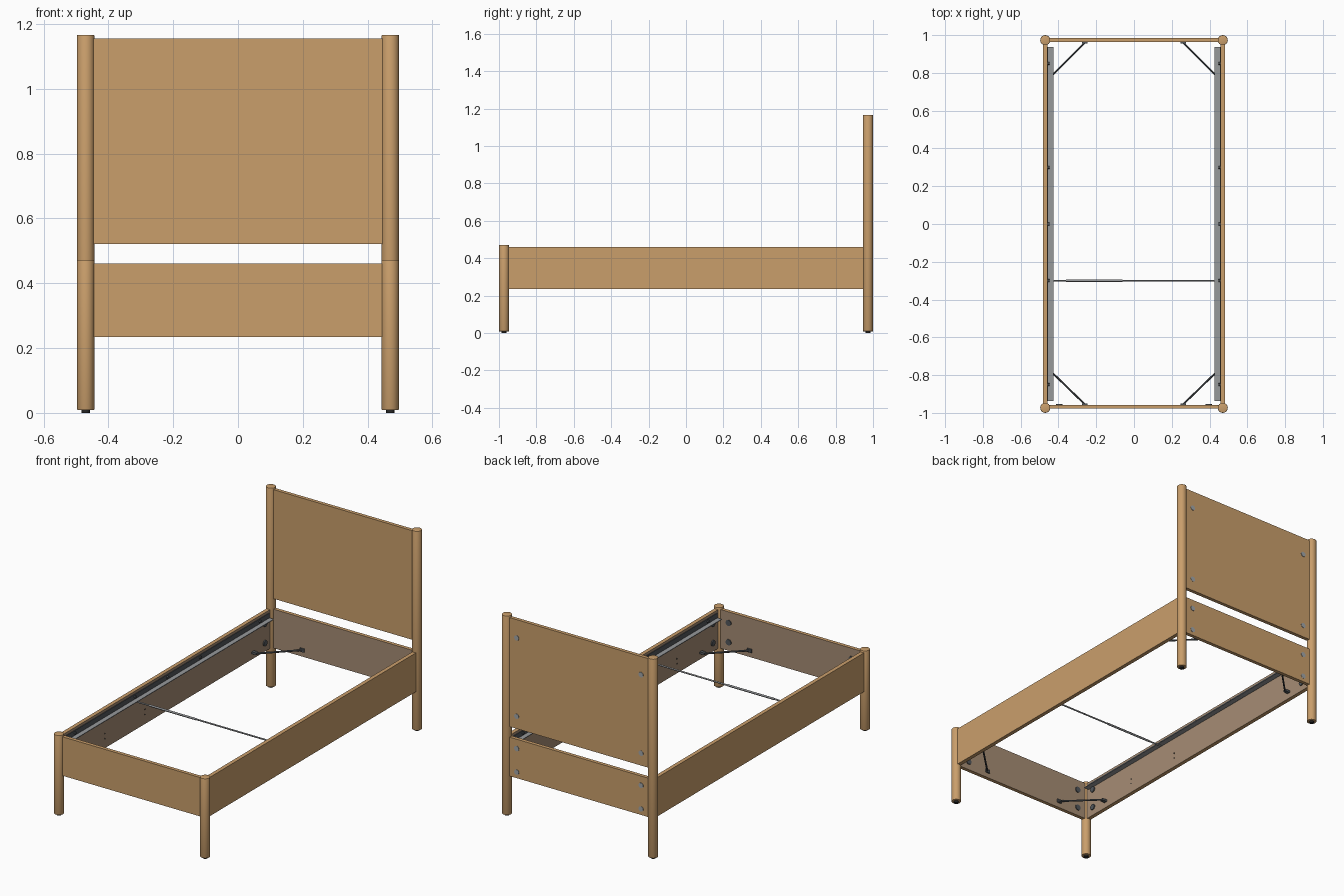
import bpy, bmesh
from mathutils import Vector

old = bpy.data.objects.get("Cube")
if old:
    bpy.data.objects.remove(old, do_unlink=True)


def material(name, rgb):
    m = bpy.data.materials.new(name)
    m.use_nodes = True
    m.diffuse_color = (*rgb, 1)
    m.node_tree.nodes["Principled BSDF"].inputs["Base Color"].default_value = (*rgb, 1)
    return m


WOOD = material("oak", (0.59, 0.345, 0.148))
INNER = material("raw inner board", (0.38, 0.265, 0.175))
STEEL = material("steel", (0.31, 0.32, 0.33))
DARK = material("dark metal", (0.085, 0.095, 0.105))
ZINC = material("pale zinc", (0.36, 0.38, 0.39))
BLACK = material("black plastic", (0.02, 0.02, 0.02))


def finish(name, bm, mats, smooth=False):
    me = bpy.data.meshes.new(name)
    bm.to_mesh(me)
    bm.free()
    ob = bpy.data.objects.new(name, me)
    bpy.context.collection.objects.link(ob)
    for m in mats:
        me.materials.append(m)
    if smooth:
        bpy.ops.object.select_all(action='DESELECT')
        ob.select_set(True)
        bpy.context.view_layer.objects.active = ob
        bpy.ops.object.shade_smooth_by_angle()
    return ob


def box(name, lo, hi, mat, inner_dir=None):
    """Box between two corners; the face along inner_dir gets the raw board colour."""
    lo, hi = Vector(lo), Vector(hi)
    bm = bmesh.new()
    bmesh.ops.create_cube(bm, size=1)
    for v in bm.verts:
        v.co = (lo + hi) / 2 + v.co * (hi - lo)
    if inner_dir:
        bm.normal_update()
        for f in bm.faces:
            f.material_index = int(f.normal.dot(Vector(inner_dir)) > 0.9)
    return finish(name, bm, [mat, INNER])


def rod(name, a, b, radius, mat, sides=16, bevel=0):
    """Cylinder from point a to point b."""
    a, b = Vector(a), Vector(b)
    axis = b - a
    bm = bmesh.new()
    bmesh.ops.create_cone(bm, cap_ends=True, segments=sides, radius1=radius,
                          radius2=radius, depth=axis.length)
    if bevel:
        rims = [e for e in bm.edges if abs(e.verts[0].co.z - e.verts[1].co.z) < 1e-4]
        bmesh.ops.bevel(bm, geom=rims, offset=bevel, segments=2, affect='EDGES', profile=0.5)
    turn = Vector((0, 0, 1)).rotation_difference(axis)
    for v in bm.verts:
        v.co = (a + b) / 2 + turn @ v.co
    return finish(name, bm, [mat], True)


PX, PY = 0.47, 0.973           # post centres
RAIL_LOW, RAIL_TOP = 0.235, 0.461
IN_X = 0.458                   # inner face of the side rails
FRONT_IN, BACK_IN, BACK_OUT = -0.957, 0.963, 0.984

# Crosswise boards
box("footboard", (-PX, -0.978, RAIL_LOW), (PX, FRONT_IN, RAIL_TOP), WOOD, (0, 1, 0))
box("rear_rail", (-PX, BACK_IN, RAIL_LOW), (PX, BACK_OUT, RAIL_TOP), WOOD, (0, -1, 0))
box("headboard", (-PX, BACK_IN, 0.522), (PX, BACK_OUT, 1.156), WOOD)

for s, side in ((1, "left"), (-1, "right")):
    # Posts with floor glides
    for y, top, end in ((-PY, 0.472, "front"), (PY, 1.167, "rear")):
        rod(f"{end}_{side}_post", (s * PX, y, 0.009), (s * PX, y, top), 0.0265, WOOD, 40, 0.002)
        rod(f"{end}_{side}_glide", (s * PX, y, 0), (s * PX, y, 0.012), 0.013, BLACK)

    # Side rail
    x0, x1 = sorted((s * IN_X, s * 0.481))
    box(f"{side}_side_rail", (x0, -0.96, RAIL_LOW), (x1, 0.96, RAIL_TOP), WOOD, (-s, 0, 0))

    # Steel angle carrying the slats
    x0, x1 = sorted((s * IN_X, s * 0.427))
    box(f"{side}_slat_ledge", (x0, -0.938, 0.414), (x1, 0.938, 0.418), STEEL)
    x0, x1 = sorted((s * IN_X, s * 0.454))
    box(f"{side}_angle_flange", (x0, -0.938, 0.414), (x1, 0.938, 0.446), DARK)
    for y in (-0.85, -0.3, 0, 0.3, 0.85):
        rod(f"{side}_angle_bolt", (s * IN_X, y, 0.432), (s * 0.447, y, 0.432), 0.008, DARK, 12)

    # Rail screws
    for y in (-0.57, -0.2):
        for z in (0.29, 0.32):
            rod(f"{side}_rail_screw", (s * IN_X, y, z), (s * 0.456, y, z), 0.004, BLACK, 8)

    # Connector caps on the inner faces near the corners
    for z in (0.285, 0.398):
        for y in (-0.9, 0.9):
            rod(f"{side}_rail_cap", (s * IN_X, y, z), (s * 0.452, y, z), 0.017, DARK, 20)
        rod(f"{side}_footboard_cap", (s * 0.395, FRONT_IN, z), (s * 0.395, FRONT_IN + 0.005, z),
            0.017, DARK, 20)

    # Pale caps on the back of the rear boards
    for z in (0.27, 0.407, 0.594, 1.05):
        rod(f"{side}_back_cap", (s * 0.4, BACK_OUT, z), (s * 0.4, BACK_OUT + 0.002, z), 0.015, ZINC, 20)

    # Diagonal corner braces with end tabs
    for t, end, wall in ((-1, "front", FRONT_IN), (1, "rear", BACK_IN)):
        a = Vector((s * 0.432, t * 0.788, 0.274))
        b = Vector((s * 0.262, wall - t * 0.004, 0.274))
        rod(f"{end}_{side}_brace", a, b, 0.005, DARK, 10)
        x0, x1 = sorted((s * IN_X, s * 0.428))
        box(f"{end}_{side}_brace_rail_tab", (x0, t * 0.79 - 0.01, 0.268), (x1, t * 0.79 + 0.01, 0.28), DARK)
        y0, y1 = sorted((wall, wall - t * 0.007))
        box(f"{end}_{side}_brace_board_tab", (s * 0.26 - 0.014, y0, 0.264),
            (s * 0.26 + 0.014, y1, 0.284), DARK)

# Telescopic cross bar
rod("cross_bar", (-0.445, -0.3, 0.407), (0.445, -0.3, 0.407), 0.0045, STEEL, 12)
rod("cross_bar_sleeve", (-0.36, -0.3, 0.407), (-0.06, -0.3, 0.407), 0.006, STEEL, 12)
